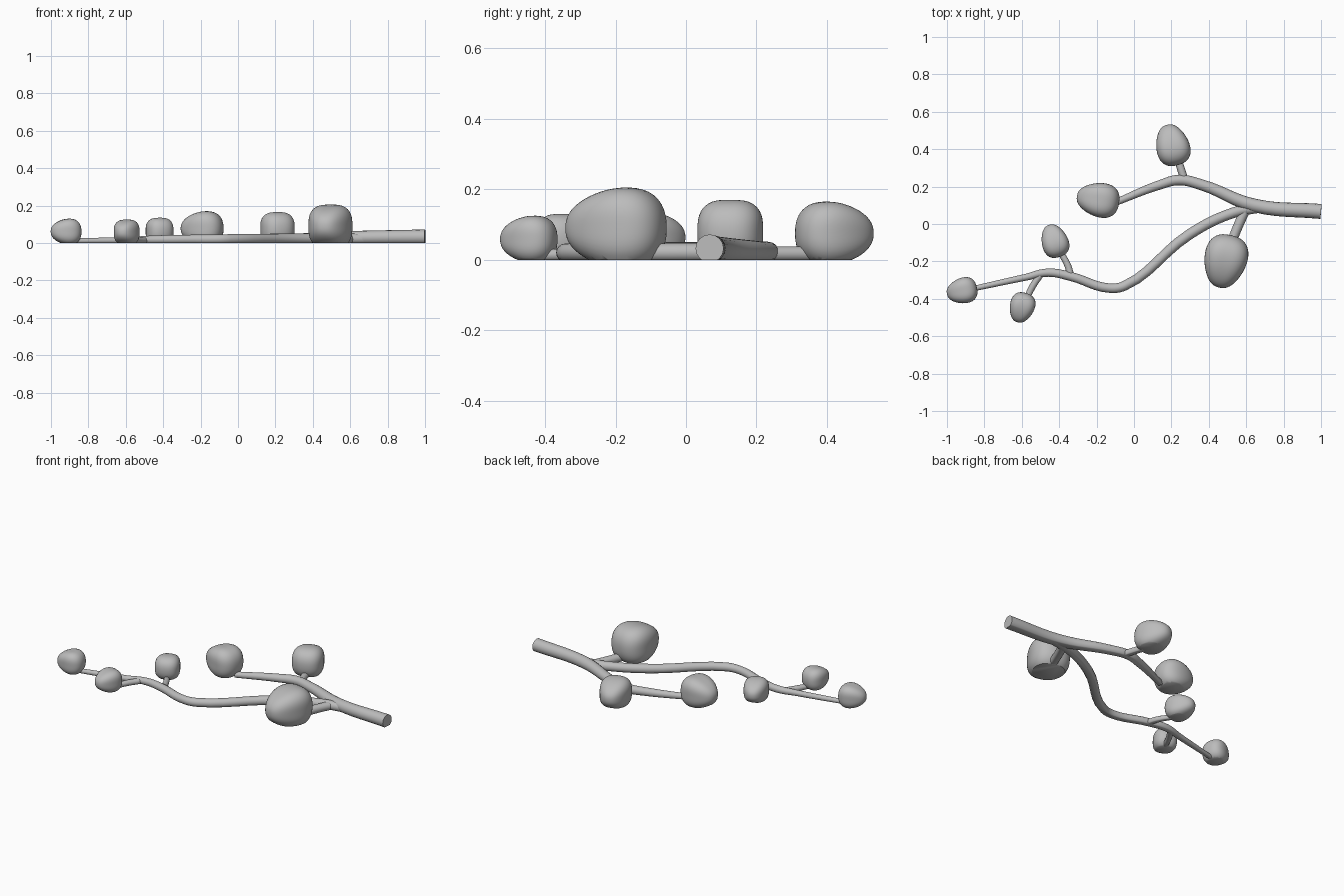
import bpy, bmesh, math
from mathutils import Matrix, Vector

if "Cube" in bpy.data.objects:
    bpy.data.objects.remove(bpy.data.objects["Cube"], do_unlink=True)

grey = bpy.data.materials.new("plain grey")
grey.use_nodes = True
grey.diffuse_color = (0.5, 0.5, 0.5, 1)
grey.node_tree.nodes["Principled BSDF"].inputs["Base Color"].default_value = (0.5, 0.5, 0.5, 1)


def finish(name, bm):
    """Slice the underside flat at the ground, close it and make an object."""
    cut = bmesh.ops.bisect_plane(bm, geom=bm.verts[:] + bm.edges[:] + bm.faces[:],
                                 plane_co=(0, 0, 0), plane_no=(0, 0, -1), clear_outer=True)
    edges = [e for e in cut["geom_cut"] if isinstance(e, bmesh.types.BMEdge)]
    bmesh.ops.holes_fill(bm, edges=edges, sides=0)
    bmesh.ops.recalc_face_normals(bm, faces=bm.faces[:])
    mesh = bpy.data.meshes.new(name)
    bm.to_mesh(mesh)
    bm.free()
    mesh.materials.append(grey)
    obj = bpy.data.objects.new(name, mesh)
    bpy.context.collection.objects.link(obj)
    bpy.ops.object.select_all(action='DESELECT')
    obj.select_set(True)
    bpy.context.view_layer.objects.active = obj
    bpy.ops.object.shade_smooth_by_angle(angle=math.radians(40))


def branch(name, points):
    """Tapered round tube through (x, y, radius), lying on the ground."""
    curve = bpy.data.curves.new(name + " path", 'CURVE')
    curve.dimensions = '3D'
    curve.bevel_depth = 1
    curve.bevel_resolution = 6
    curve.resolution_u = 6
    curve.use_fill_caps = True
    spline = curve.splines.new('BEZIER')
    spline.bezier_points.add(len(points) - 1)
    for p, (x, y, r) in zip(spline.bezier_points, points):
        p.co = (x, y, r * 0.8)
        p.radius = r
        p.handle_left_type = p.handle_right_type = 'AUTO'
    helper = bpy.data.objects.new(name + " path", curve)
    bpy.context.collection.objects.link(helper)
    bpy.context.view_layer.update()
    mesh = helper.evaluated_get(bpy.context.evaluated_depsgraph_get()).to_mesh()
    bm = bmesh.new()
    bm.from_mesh(mesh)
    bmesh.ops.remove_doubles(bm, verts=bm.verts[:], dist=0.0001)
    bpy.data.objects.remove(helper, do_unlink=True)
    finish(name, bm)


def bud(name, base, tip, width, height):
    """Four-lobed egg with a broad base and narrower tip."""
    base, tip = Vector(base), Vector(tip)
    axis = tip - base
    bm = bmesh.new()
    bmesh.ops.create_uvsphere(bm, u_segments=48, v_segments=24, radius=1)
    for v in bm.verts:
        t = v.co.z
        ring = math.sqrt(max(0, 1 - t * t))
        a = math.atan2(v.co.y, v.co.x)
        lobe = 1 - 0.06 * math.cos(4 * a) * ring
        # broad shoulders near the stem, tapering to the tip
        r = ring ** 0.85 * (1 - 0.2 * t) * lobe * width / 2 * 0.96
        v.co = (r * math.cos(a), r * math.sin(a), t * axis.length / 2)
    forward = axis.normalized().to_3d()
    up = Vector((0, 0, 1))
    side = up.cross(forward)
    turn = Matrix((side, up, forward)).transposed().to_4x4()
    bm.transform(turn)
    top = max(v.co.z for v in bm.verts)
    mid = (base + tip) / 2
    bm.transform(Matrix.Translation((mid.x, mid.y, height - top)))
    finish(name, bm)


# Main stem and its long side branch
branch("main_stem", [(1, 0.067, 0.04), (0.64, 0.1, 0.036), (0.36, 0.21, 0.029),
                     (0.24, 0.235, 0.028), (0.14, 0.21, 0.025), (-0.1, 0.115, 0.018)])
branch("long_branch", [(0.68, 0.09, 0.028), (0.53, 0.06, 0.028), (0.3, -0.053, 0.028),
                       (-0.05, -0.33, 0.026), (-0.13, -0.343, 0.025), (-0.34, -0.28, 0.024),
                       (-0.46, -0.26, 0.022), (-0.58, -0.285, 0.018), (-0.87, -0.348, 0.014)])

# Short twigs carrying the side buds
branch("upper_twig", [(0.27, 0.235, 0.021), (0.23, 0.36, 0.021)])
branch("stem_twig", [(0.61, 0.1, 0.026), (0.57, 0.02, 0.026), (0.52, -0.1, 0.026)])
branch("inner_twig", [(-0.34, -0.27, 0.019), (-0.355, -0.22, 0.018), (-0.4, -0.14, 0.016)])
branch("outer_twig", [(-0.5, -0.27, 0.018), (-0.54, -0.33, 0.018), (-0.58, -0.41, 0.016)])

# Buds
bud("large_bud", (0.52, -0.06), (0.455, -0.34), 0.25, 0.205)
bud("upper_bud", (0.235, 0.315), (0.175, 0.53), 0.195, 0.165)
bud("stem_end_bud", (-0.08, 0.11), (-0.305, 0.15), 0.2, 0.17)
bud("inner_bud", (-0.395, -0.175), (-0.455, -0.005), 0.155, 0.135)
bud("outer_bud", (-0.575, -0.37), (-0.625, -0.525), 0.145, 0.125)
bud("branch_end_bud", (-0.84, -0.34), (-1, -0.375), 0.15, 0.13)
